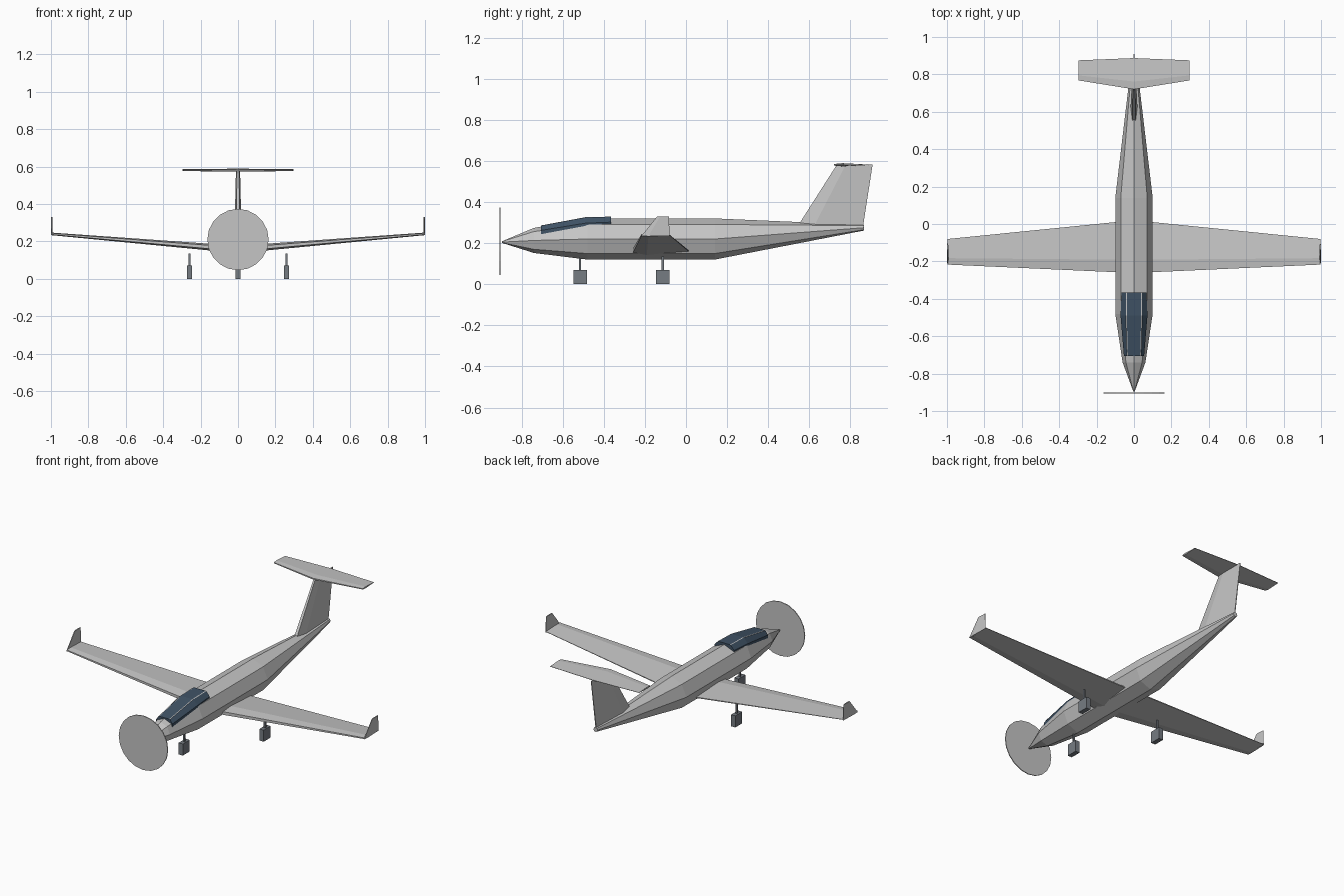
import bpy, bmesh, math
from mathutils import Matrix

cube = bpy.data.objects.get("Cube")
if cube:
    bpy.data.objects.remove(cube, do_unlink=True)


def material(name, rgb):
    m = bpy.data.materials.new(name)
    m.use_nodes = True
    m.diffuse_color = (*rgb, 1)
    m.node_tree.nodes["Principled BSDF"].inputs["Base Color"].default_value = (*rgb, 1)
    return m


SKIN = material("light grey skin", (0.56, 0.56, 0.56))
GLASS = material("dark blue glass", (0.05, 0.085, 0.13))
GEAR = material("slate grey gear", (0.18, 0.2, 0.225))


def finish(name, bm, *mats):
    bmesh.ops.recalc_face_normals(bm, faces=bm.faces)
    mesh = bpy.data.meshes.new(name)
    bm.to_mesh(mesh)
    bm.free()
    for m in mats:
        mesh.materials.append(m)
    obj = bpy.data.objects.new(name, mesh)
    bpy.context.collection.objects.link(obj)
    return obj


def loft(name, rings, mat):
    """Skin closed rings of equal point count and cap both ends."""
    bm = bmesh.new()
    loops = [[bm.verts.new(p) for p in ring] for ring in rings]
    n = len(loops[0])
    for a, b in zip(loops, loops[1:]):
        for i in range(n):
            j = (i + 1) % n
            bm.faces.new((a[i], a[j], b[j], b[i]))
    bm.faces.new(loops[0])
    bm.faces.new(loops[-1])
    return finish(name, bm, mat)


def foil(front, back, half):
    """Blunt six-point wing section as (y, offset) pairs."""
    upper = [(0, 0.5), (0.25, 1), (1, 0.15)]
    outline = upper + [(u, -h) for u, h in reversed(upper)]
    return [(front + u * (back - front), h * half) for u, h in outline]


def box(name, centre, size, mat):
    bm = bmesh.new()
    bmesh.ops.create_cube(bm, size=1, matrix=Matrix.Translation(centre) @ Matrix.Diagonal((*size, 1)))
    return finish(name, bm, mat)


# Eight-sided fuselage: station, radius, centre height
stations = [(-0.895, 0.004, 0.205), (-0.74, 0.061, 0.213), (-0.48, 0.1, 0.22),
            (0.14, 0.1, 0.22), (0.865, 0.014, 0.275)]
loft("fuselage", [[(r * math.sin(k * math.pi / 4), y, z + r * math.cos(k * math.pi / 4))
                   for k in range(8)] for y, r, z in stations], SKIN)

# Canopy glass with two slim frame bars
bm = bmesh.new()
rows = []
for y, wide, flat, low, high in [(-0.705, 0.054, 0.035, 0.262, 0.286),
                                 (-0.49, 0.072, 0.04, 0.297, 0.326),
                                 (-0.365, 0.066, 0.04, 0.302, 0.329)]:
    half = [(wide, low - 0.02), (wide, low), (flat + 0.003, high - 0.001), (flat - 0.002, high)]
    rows.append([bm.verts.new((x, y, z)) for x, z in
                 [(-x, z) for x, z in half] + half[::-1]])
for a, b in zip(rows, rows[1:]):
    for i in range(len(a) - 1):
        face = bm.faces.new((a[i], a[i + 1], b[i + 1], b[i]))
        face.material_index = 1 if i in (2, 4) else 0
bm.faces.new(rows[0])
bm.faces.new(rows[-1])
finish("canopy", bm, GLASS, SKIN)

# Wings, winglets and main gear on both sides
for side, s in (("left", 1), ("right", -1)):
    spans = [(0, -0.262, 0.02, 0.157, 0.02), (0.995, -0.217, -0.08, 0.24, 0.007)]
    loft(side + "_wing", [[(s * x, y, z + h) for y, h in foil(f, b, t)]
                          for x, f, b, z, t in spans], SKIN)
    tips = [(-0.217, -0.08, 0.235), (-0.14, -0.083, 0.33)]
    loft(side + "_winglet", [[(s * 0.996 + h, y, z) for y, h in foil(f, b, 0.004)]
                             for f, b, z in tips], SKIN)
    box(side + "_main_wheel", (s * 0.26, -0.113, 0.035), (0.028, 0.066, 0.07), GEAR)
    box(side + "_main_strut", (s * 0.26, -0.113, 0.1), (0.01, 0.01, 0.07), GEAR)

# Nose gear
box("nose_wheel", (0, -0.515, 0.035), (0.028, 0.066, 0.07), GEAR)
box("nose_strut", (0, -0.515, 0.1), (0.01, 0.01, 0.08), GEAR)

# Tail fin and high tailplane
fins = [(0.545, 0.862, 0.285, 0.018), (0.735, 0.908, 0.583, 0.011)]
loft("tail_fin", [[(h, y, z) for y, h in foil(f, b, t)] for f, b, z, t in fins], SKIN)
planes = [(-0.298, 0.768, 0.875, 0.005), (0, 0.72, 0.887, 0.008), (0.298, 0.768, 0.875, 0.005)]
loft("tailplane", [[(x, y, 0.581 + h) for y, h in foil(f, b, t)] for x, f, b, t in planes], SKIN)

# Propeller disc
bm = bmesh.new()
bmesh.ops.create_cone(bm, cap_ends=True, segments=20, radius1=0.164, radius2=0.164, depth=0.005,
                      matrix=Matrix.Translation((0, -0.904, 0.21)) @ Matrix.Rotation(math.pi / 2, 4, "X"))
finish("propeller_disc", bm, SKIN)
